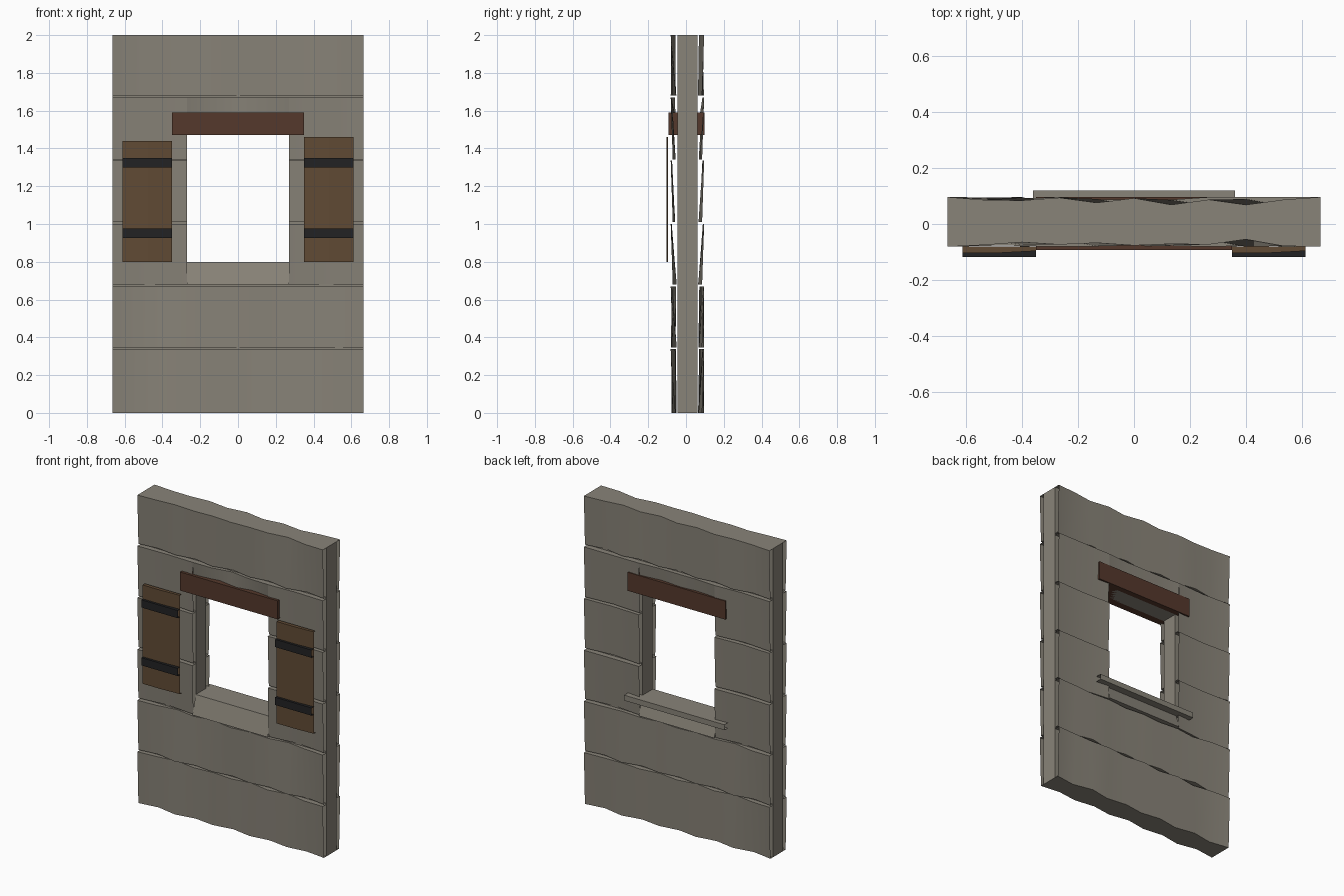
import bpy, bmesh, random

if "Cube" in bpy.data.objects:
    bpy.data.objects.remove(bpy.data.objects["Cube"])

random.seed(7)
W, IN = 0.665, 0.27          # half widths of wall and opening
SILL, HEAD = 0.80, 1.47      # opening bottom and top
YF, YB = -0.045, 0.06        # core front and back


def material(name, rgb):
    m = bpy.data.materials.new(name)
    m.diffuse_color = (*rgb, 1)
    m.use_nodes = True
    m.node_tree.nodes["Principled BSDF"].inputs["Base Color"].default_value = m.diffuse_color
    return m


STONE = material("stone", (0.25, 0.23, 0.19))
DARK_WOOD = material("dark_wood", (0.09, 0.04, 0.025))
WOOD = material("wood", (0.12, 0.07, 0.035))
IRON = material("iron", (0.016, 0.016, 0.017))


def finish(name, bm, mat, smooth=False):
    me = bpy.data.meshes.new(name)
    bm.to_mesh(me)
    bm.free()
    me.materials.append(mat)
    ob = bpy.data.objects.new(name, me)
    bpy.context.collection.objects.link(ob)
    if smooth:
        bpy.context.view_layer.objects.active = ob
        ob.select_set(True)
        bpy.ops.object.shade_smooth_by_angle(angle=0.8)
        ob.select_set(False)
    return ob


def loft(bm, rows, side):
    """Skin rows of points; side -1 faces the front, +1 the back."""
    vs = [[bm.verts.new(p) for p in r] for r in rows]
    for a, b in zip(vs, vs[1:]):
        for i in range(len(a) - 1):
            q = [a[i], a[i + 1], b[i + 1], b[i]]
            bm.faces.new(q if side < 0 else q[::-1])


def open_slab(bm, xs, ys, y0, z0, z1, side):
    """Slab with top, bottom and face but open ends."""
    back = lambda z: [(x, y0, z) for x in xs]
    face = lambda z: [(x, y, z) for x, y in zip(xs, ys)]
    rows = [back(z0), face(z0), face(z1), back(z1)]
    for a, b in zip(rows, rows[1:]):
        loft(bm, [a, b], side)


def stones(name, side, x0, x1, z0, z1, slope=False):
    """One rough-hewn course standing proud of the core."""
    base = YF if side < 0 else YB
    proud = 0.036
    n = max(2, 2 * round((x1 - x0) / 0.27))
    xs = [x0 + (x1 - x0) * i / n for i in range(n + 1)]
    low, high = [], []
    for i in range(n + 1):
        if i in (0, n):
            d0, d1 = (0.7, 1.0)
        elif i % 2:
            d0, d1 = random.uniform(0.1, 0.4), random.uniform(0.7, 1)
        else:
            d0, d1 = random.uniform(0.7, 1), random.uniform(0.2, 0.8)
        if slope:
            d0, d1 = 1.0, 0.05
        low.append(base + side * proud * d0)
        high.append(base + side * proud * d1)
    bm = bmesh.new()
    loft(bm, [[(x, base, z0) for x in xs],
              [(x, y, z0) for x, y in zip(xs, low)],
              [(x, y, z1) for x, y in zip(xs, high)],
              [(x, base, z1) for x in xs]], side)
    finish(name, bm, STONE, smooth=True)


# wall core with the window opening
bm = bmesh.new()
gx, gz = [-W, -IN, IN, W], [0, SILL, HEAD, 2]
v = [[bm.verts.new((x, YF, z)) for x in gx] for z in gz]
for j in range(3):
    for i in range(3):
        if (i, j) != (1, 1):
            bm.faces.new([v[j][i], v[j][i + 1], v[j + 1][i + 1], v[j + 1][i]])
ext = bmesh.ops.extrude_face_region(bm, geom=bm.faces[:], use_keep_orig=True)
bmesh.ops.translate(bm, vec=(0, YB - YF, 0),
                    verts=[e for e in ext["geom"] if isinstance(e, bmesh.types.BMVert)])
bmesh.ops.recalc_face_normals(bm, faces=bm.faces[:])
finish("wall_core", bm, STONE)

# stone courses on both faces
for side, label in ((-1, "front"), (1, "back")):
    for k, (z0, z1) in enumerate([(0, .337), (.345, .67), (1.68, 2)]):
        stones(f"{label}_course_{k}", side, -W, W, z0, z1)
    for k, (z0, z1) in enumerate([(.68, 1.0), (1.01, 1.335), (1.342, 1.67)]):
        stones(f"{label}_left_stone_{k}", side, -W, -IN, z0, z1)
        stones(f"{label}_right_stone_{k}", side, IN, W, z0, z1)
    stones(f"{label}_sill_stone", side, -IN, IN, .68, SILL, slope=True)
    stones(f"{label}_head_stone", side, -IN, IN, 1.55, 1.67)

# thin ledge behind the window
bm = bmesh.new()
open_slab(bm, [-0.36, 0.36], [0.12, 0.12], YB, 0.765, SILL, 1)
finish("back_sill", bm, STONE)

# timber lintel through the wall
bm = bmesh.new()
bmesh.ops.create_cube(bm, size=1)
bmesh.ops.scale(bm, vec=(0.70, 0.19, 0.12), verts=bm.verts)
bmesh.ops.translate(bm, vec=(0, 0.002, 1.53), verts=bm.verts)
finish("lintel", bm, DARK_WOOD)

# two-plank shutters with iron straps
for label, cx, top in (("left", -0.48, 1.44), ("right", 0.48, 1.46)):
    x0, x1 = cx - 0.131, cx + 0.131
    bm = bmesh.new()
    open_slab(bm, [x0, cx, x1], [-0.103, -0.103, -0.096], -0.08, SILL, top, -1)
    finish(f"{label}_shutter", bm, WOOD)
    for part, z0, z1 in (("lower", .925, .975), ("upper", 1.30, 1.35)):
        bm = bmesh.new()
        open_slab(bm, [x0, x1], [-0.118, -0.118], -0.095, z0, z1, -1)
        finish(f"{label}_{part}_strap", bm, IRON)
